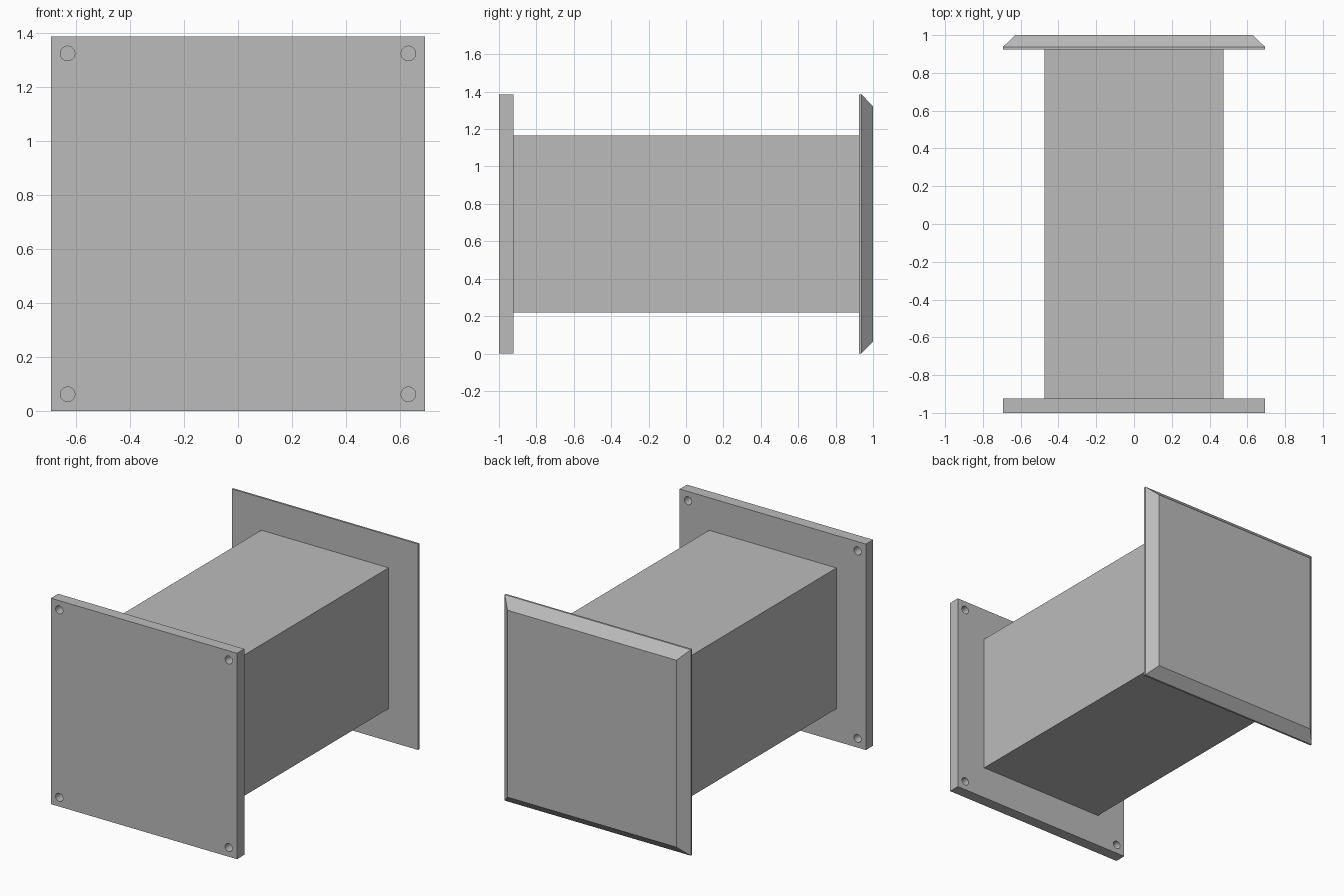
import bpy
import bmesh
from mathutils import Matrix, Vector

default = bpy.data.objects.get("Cube")
if default:
    bpy.data.objects.remove(default, do_unlink=True)

HALF = 0.693      # half width of both end plates
MID = HALF        # height of the centre line
BODY = 0.474      # half width of the square post

grey = bpy.data.materials.new("plain grey")
grey.use_nodes = True
colour = (0.5, 0.5, 0.5, 1)
grey.diffuse_color = colour
grey.node_tree.nodes["Principled BSDF"].inputs["Base Color"].default_value = colour


def make_object(name, bm):
    bmesh.ops.recalc_face_normals(bm, faces=bm.faces)
    mesh = bpy.data.meshes.new(name)
    bm.to_mesh(mesh)
    bm.free()
    mesh.materials.append(grey)
    obj = bpy.data.objects.new(name, mesh)
    bpy.context.collection.objects.link(obj)
    return obj


def square_loft(name, sections):
    """Skin square sections, each given as (y, half width), and cap the ends."""
    bm = bmesh.new()
    rings = [[bm.verts.new((sx * h, y, MID + sz * h))
              for sx, sz in ((-1, -1), (1, -1), (1, 1), (-1, 1))]
             for y, h in sections]
    for a, b in zip(rings, rings[1:]):
        for i in range(4):
            j = (i + 1) % 4
            bm.faces.new((a[i], a[j], b[j], b[i]))
    bm.faces.new(rings[0])
    bm.faces.new(rings[-1])
    return make_object(name, bm)


# Square post and bevelled back plate
square_loft("post", [(-0.923, BODY), (0.925, BODY)])
square_loft("back_plate", [(0.925, HALF), (0.938, HALF), (1.0, HALF - 0.064)])

# Front mounting plate
plate = square_loft("front_plate", [(-1.0, HALF), (-0.923, HALF)])

# Four corner screw holes through the front plate
bm = bmesh.new()
for sx in (-1, 1):
    for sz in (-1, 1):
        place = Matrix.Translation(Vector((sx * 0.631, -0.96, MID + sz * 0.631)))
        bmesh.ops.create_cone(bm, cap_ends=True, segments=32, radius1=0.027,
                              radius2=0.027, depth=0.2,
                              matrix=place @ Matrix.Rotation(1.5707963, 4, "X"))
cutter = make_object("hole_cutter", bm)
cutter.hide_render = True

holes = plate.modifiers.new("screw holes", "BOOLEAN")
holes.operation = "DIFFERENCE"
holes.solver = "EXACT"
holes.object = cutter
bpy.context.view_layer.objects.active = plate
plate.select_set(True)
bpy.ops.object.modifier_apply(modifier=holes.name)
bpy.data.objects.remove(cutter, do_unlink=True)

# Smooth hole walls, sharp edges elsewhere
bpy.ops.object.shade_smooth_by_angle(angle=0.5)
